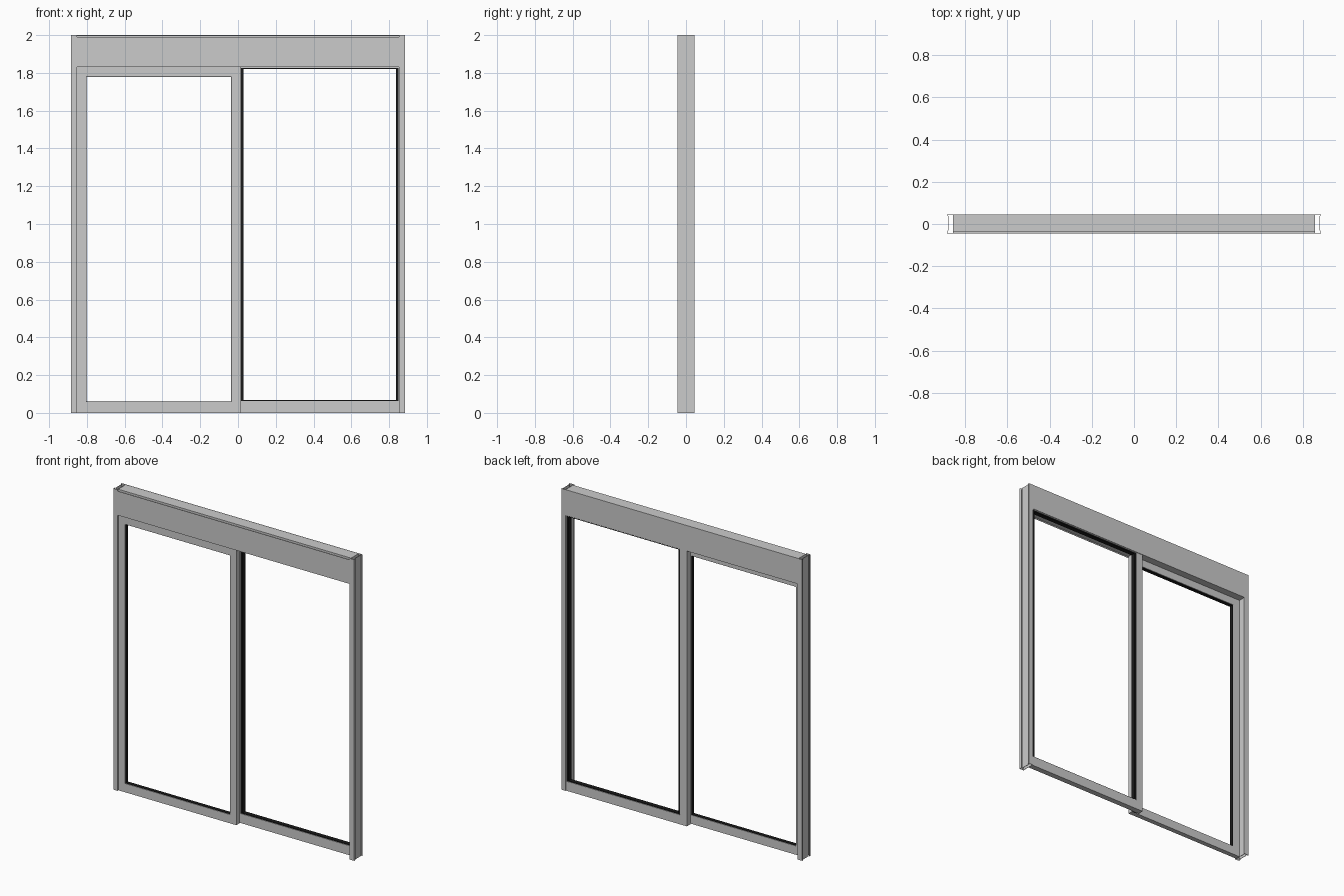
import bpy, bmesh

if "Cube" in bpy.data.objects:
    bpy.data.objects.remove(bpy.data.objects["Cube"])

H, W, D = 2.0, 0.885, 0.045      # height, half width, half depth
T = 0.002                        # sheet thickness of the hollow profiles

black = bpy.data.materials.new("black_rubber")
black.diffuse_color = (0.01, 0.01, 0.01, 1)
black.use_nodes = True
black.node_tree.nodes["Principled BSDF"].inputs["Base Color"].default_value = black.diffuse_color


def boxes(name, items, mat=None):
    """One object from boxes given as (x0, x1, y0, y1, z0, z1)."""
    bm = bmesh.new()
    for x0, x1, y0, y1, z0, z1 in items:
        vs = bmesh.ops.create_cube(bm, size=1)["verts"]
        for v in vs:
            v.co.x = x0 if v.co.x < 0 else x1
            v.co.y = y0 if v.co.y < 0 else y1
            v.co.z = z0 if v.co.z < 0 else z1
    me = bpy.data.meshes.new(name)
    bm.to_mesh(me)
    bm.free()
    ob = bpy.data.objects.new(name, me)
    bpy.context.collection.objects.link(ob)
    if mat:
        me.materials.append(mat)
    return ob


def ring(x0, x1, z0, z1, y0, y1, left, right, bottom, top):
    """Four bars around a rectangle, with a width for each side."""
    return [(x0, x0 + left, y0, y1, z0, z1),
            (x1 - right, x1, y0, y1, z0, z1),
            (x0 + left, x1 - right, y0, y1, z0, z0 + bottom),
            (x0 + left, x1 - right, y0, y1, z1 - top, z1)]


# side jambs: hollow, open ended profiles with a shallow outer recess
for name, s in (("left_jamb", -1), ("right_jamb", 1)):
    def span(a, b):
        return tuple(sorted((s * a, s * b)))
    boxes(name, [
        (*span(W - T, W), -D, -0.03, 0, H),
        (*span(W - 0.008, W - 0.006), -0.03, 0.037, 0, H),
        (*span(W - T, W), 0.037, D, 0, H),
        (*span(0.852, W - T), -D, -D + T, 0, H),
        (*span(0.852, W - T), D - T, D, 0, H),
        (*span(0.855, 0.857), -D + T, D - T, 0, H)])

# header: hollow box, top plate stepped above the front plate
hx = 0.855
boxes("header", [
    (-hx, hx, -D, -D + T, 1.83, 1.99),
    (-hx, hx, D - T, D, 1.83, H),
    (-hx, hx, -D + T, -0.036, 1.984, 1.986),
    (-hx, hx, -0.036, D - T, 1.986, H - 0.001),
    (-hx, hx, -0.004, D - T, 1.83, 1.834),
    (-hx, hx, -D + T, -0.004, 1.838, 1.842)])

# sliding sash at the front left
boxes("front_sash", ring(-0.854, 0.013, 0, 1.836, -0.036, -0.004,
                         0.05, 0.048, 0.058, 0.056))
boxes("front_gasket", ring(-0.805, -0.034, 0.057, 1.781, -0.032, -0.008,
                           0.004, 0.004, 0.004, 0.004), black)

# fixed sash at the back right
boxes("back_sash", ring(-0.035, 0.855, 0, 1.83, 0.004, 0.041,
                        0.05, 0.006, 0.063, 0.004))
boxes("back_gasket", ring(0.014, 0.85, 0.062, 1.827, 0.008, 0.037,
                          0.014, 0.014, 0.006, 0.007), black)

# brush seal where the two sashes overlap
boxes("interlock_seal", [(-0.022, 0.008, -0.004, 0.004, 0.0, 1.836)], black)
